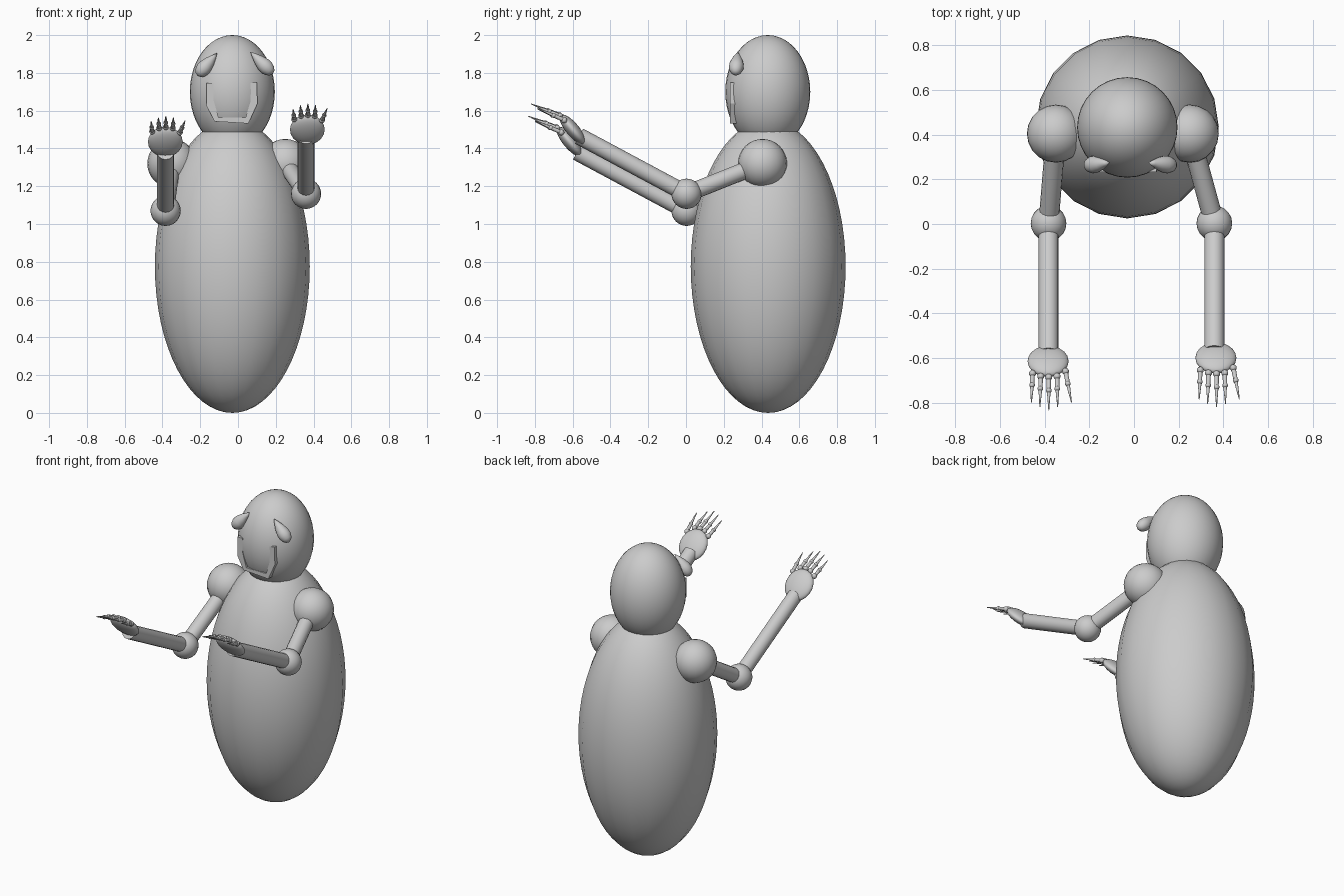
import bpy, bmesh, math
from mathutils import Vector, Matrix

if "Cube" in bpy.data.objects:
    bpy.data.objects.remove(bpy.data.objects["Cube"])


def finish(name, bm, smooth=True):
    bmesh.ops.recalc_face_normals(bm, faces=bm.faces)
    me = bpy.data.meshes.new(name)
    bm.to_mesh(me)
    bm.free()
    ob = bpy.data.objects.new(name, me)
    bpy.context.collection.objects.link(ob)
    if smooth:
        bpy.ops.object.select_all(action='DESELECT')
        ob.select_set(True)
        bpy.context.view_layer.objects.active = ob
        bpy.ops.object.shade_smooth_by_angle(angle=math.radians(40))
    return ob


def add_ball(bm, centre, radii, tilt=0.0, seg=20, rings=16):
    m = Matrix.Translation(centre) @ Matrix.Rotation(tilt, 4, 'X') @ Matrix.Diagonal((*radii, 1))
    bmesh.ops.create_uvsphere(bm, u_segments=seg, v_segments=rings, radius=1, matrix=m)


def add_rod(bm, a, b, r1, r2, seg=16):
    a, b = Vector(a), Vector(b)
    d = b - a
    m = Matrix.Translation((a + b) / 2) @ d.to_track_quat('Z', 'Y').to_matrix().to_4x4()
    bmesh.ops.create_cone(bm, cap_ends=True, segments=seg, radius1=r1, radius2=r2,
                          depth=d.length, matrix=m)


def ball(name, centre, radii, tilt=0.0, seg=20, rings=16):
    bm = bmesh.new()
    add_ball(bm, centre, radii, tilt, seg, rings)
    return finish(name, bm)


def rod(name, a, b, r):
    bm = bmesh.new()
    add_rod(bm, a, b, r, r)
    return finish(name, bm)


# Body and head
ball("body", (-0.03, 0.435, 0.775), (0.41, 0.41, 0.775), seg=20, rings=32)
ball("head", (-0.03, 0.433, 1.70), (0.225, 0.225, 0.30), seg=32, rings=24)


# Teardrop eyes: round outer end, pointed inner end
def eye(name, start, end):
    start, end = Vector(start), Vector(end)
    d = end - start
    rot = d.to_track_quat('Z', 'Y').to_matrix().to_4x4()
    profile = [(0, 0), (0.018, 0.04), (0.031, 0.13), (0.039, 0.28), (0.038, 0.42),
               (0.029, 0.62), (0.015, 0.82), (0, 1)]
    bm = bmesh.new()
    vs = [bm.verts.new((r, 0, t * d.length)) for r, t in profile]
    es = [bm.edges.new(p) for p in zip(vs, vs[1:])]
    bmesh.ops.spin(bm, geom=vs + es, cent=(0, 0, 0), axis=(0, 0, 1),
                   angle=math.tau, steps=20, use_merge=True)
    bmesh.ops.remove_doubles(bm, verts=bm.verts, dist=1e-5)
    bm.transform(Matrix.Translation(start) @ rot)
    finish(name, bm)


eye("left_eye", (-0.215, 0.262, 1.785), (-0.11, 0.275, 1.905))
eye("right_eye", (0.185, 0.262, 1.795), (0.065, 0.275, 1.912))

# U-shaped mouth strip set into the face
outline = [(-.167, 1.747), (-.167, 1.625), (-.124, 1.543), (.055, 1.532), (.103, 1.637),
           (.100, 1.75), (.066, 1.747), (.066, 1.648), (.04, 1.563), (-.103, 1.563),
           (-.13, 1.658), (-.13, 1.747)]
bm = bmesh.new()
face = bm.faces.new([bm.verts.new((x, 0.232, z)) for x, z in outline])
out = bmesh.ops.extrude_face_region(bm, geom=[face])
bmesh.ops.translate(bm, vec=(0, 0.05, 0),
                    verts=[v for v in out["geom"] if isinstance(v, bmesh.types.BMVert)])
finish("mouth", bm, smooth=False)

# Finger layout relative to the palm centre: knuckle, tip
FINGERS = [((-0.070, -0.055, 0.055), (-0.075, -0.185, 0.108)),
           ((-0.033, -0.068, 0.073), (-0.037, -0.205, 0.128)),
           ((0.003, -0.072, 0.078), (0.003, -0.220, 0.136)),
           ((0.040, -0.068, 0.073), (0.043, -0.205, 0.128)),
           ((0.078, -0.045, 0.050), (0.105, -0.185, 0.112))]


def arm(side, shoulder, elbow, wrist, palm):
    ball(side + "_shoulder", shoulder, (0.13,) * 3)
    rod(side + "_upper_arm", shoulder, elbow, 0.045)
    ball(side + "_elbow", elbow, (0.08,) * 3)
    rod(side + "_forearm", elbow, wrist, 0.045)
    ball(side + "_palm", palm, (0.092, 0.10, 0.035), tilt=math.radians(-50))
    # Fingers: knuckle, first bone, joint and claw
    bm = bmesh.new()
    for k, t in FINGERS:
        k, t = Vector(palm) + Vector(k), Vector(palm) + Vector(t)
        mid = k.lerp(t, 0.4)
        add_ball(bm, k, (0.016,) * 3, seg=10, rings=8)
        add_rod(bm, k, mid, 0.011, 0.010, seg=10)
        add_ball(bm, mid, (0.013,) * 3, seg=10, rings=8)
        add_rod(bm, mid, t, 0.009, 0.002, seg=10)
    finish(side + "_fingers", bm)


arm("left", (-0.35, 0.405, 1.32), (-0.383, 0.003, 1.07), (-0.383, -0.577, 1.381),
    (-0.385, -0.615, 1.435))
arm("right", (0.25, 0.405, 1.32), (0.36, 0.003, 1.16), (0.36, -0.566, 1.465),
    (0.367, -0.600, 1.50))
